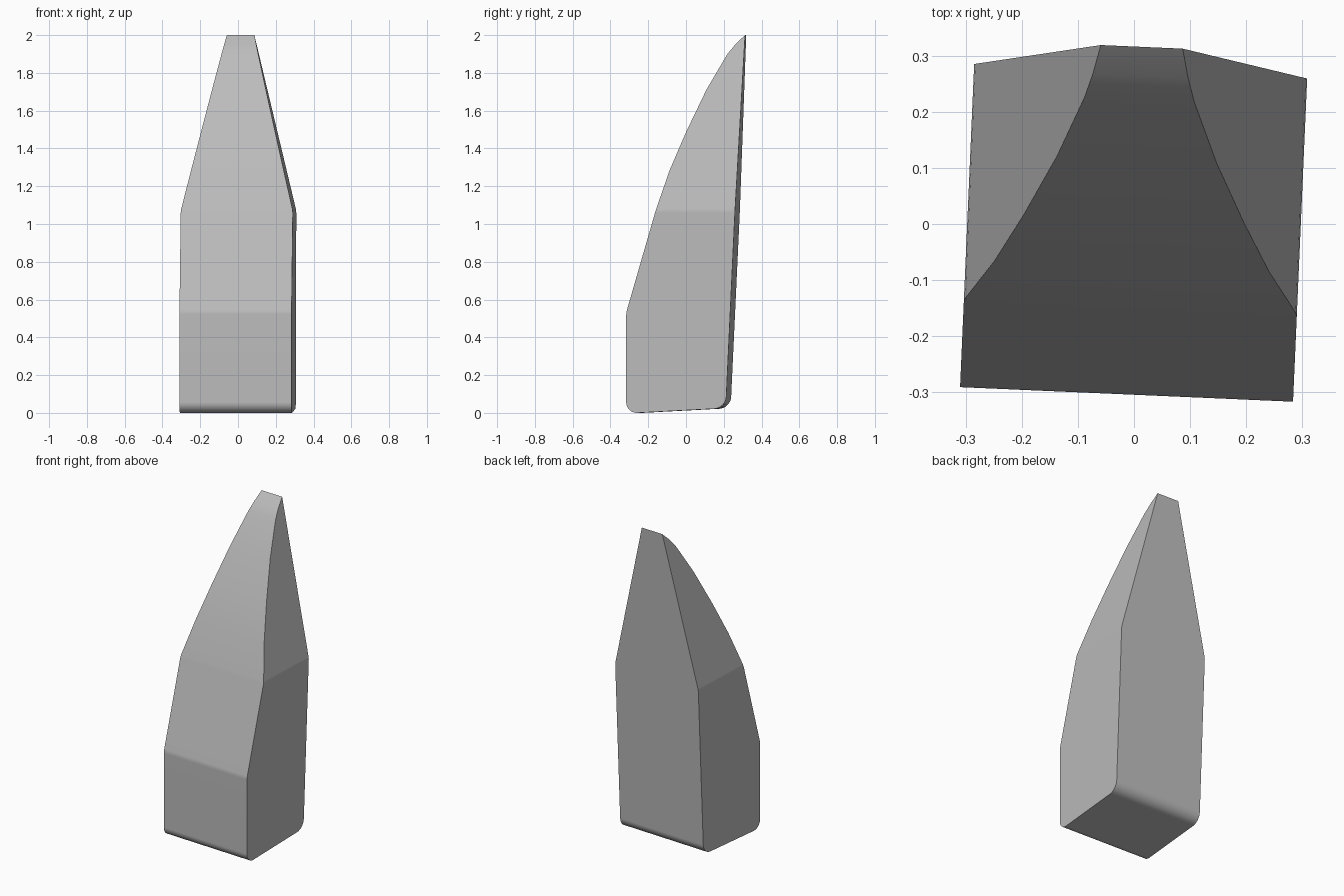
import bpy, bmesh, math
from mathutils import Matrix

cube = bpy.data.objects.get("Cube")
if cube:
    bpy.data.objects.remove(cube, do_unlink=True)

HALF_WIDTH, TIP_HALF_WIDTH = 0.297, 0.073
SHOULDER, TOP = 1.07, 2.0

# Plain grey material
grey = bpy.data.materials.new("plain_grey")
grey.use_nodes = True
colour = (0.5, 0.5, 0.5, 1)
grey.diffuse_color = colour
grey.node_tree.nodes["Principled BSDF"].inputs["Base Color"].default_value = colour

# Side profile (y, z): heel, upright front, curved slope, tip, leaning back
profile = [(0.2235, 0.025), (-0.304, -0.003), (-0.304, 0.52), (-0.3, 0.545),
           (-0.151, 1.06), (-0.145, 1.08), (-0.076, 1.285), (0.009, 1.487),
           (0.115, 1.712), (0.222, 1.897), (0.264, 1.95), (0.316, TOP)]

bm = bmesh.new()
ring = [bm.verts.new((-HALF_WIDTH, y, z)) for y, z in profile]
side = bm.faces.new(ring)
moved = bmesh.ops.extrude_face_region(bm, geom=[side])["geom"]
bmesh.ops.translate(bm, vec=(2 * HALF_WIDTH, 0, 0),
                    verts=[v for v in moved if isinstance(v, bmesh.types.BMVert)])

# Rounded bottom edges, front and back
low_edges = [e for e in bm.edges if all(v.co.z < 0.1 for v in e.verts)
             and abs(e.verts[0].co.x - e.verts[1].co.x) > 0.1]
bmesh.ops.bevel(bm, geom=low_edges, offset=0.06, segments=8, profile=0.5,
                affect='EDGES')

# Soft shoulder, then straight taper to the tip
for z in (SHOULDER - 0.01, SHOULDER + 0.01):
    bmesh.ops.bisect_plane(bm, geom=bm.verts[:] + bm.edges[:] + bm.faces[:],
                           plane_co=(0, 0, z), plane_no=(0, 0, 1), dist=0.0005)
for v in bm.verts:
    t = max(0, (v.co.z - SHOULDER) / (TOP - SHOULDER))
    v.co.x *= 1 + t * (TIP_HALF_WIDTH / HALF_WIDTH - 1)

# Slight turn of the whole body
bmesh.ops.rotate(bm, verts=bm.verts, cent=(0, 0, 0),
                 matrix=Matrix.Rotation(math.radians(-2.5), 3, 'Z'))
bmesh.ops.recalc_face_normals(bm, faces=bm.faces)

mesh = bpy.data.meshes.new("tapered_tip")
bm.to_mesh(mesh)
bm.free()
mesh.materials.append(grey)
tip = bpy.data.objects.new("tapered_tip", mesh)
bpy.context.collection.objects.link(tip)

# Smooth shading with sharp side edges
bpy.ops.object.select_all(action='DESELECT')
tip.select_set(True)
bpy.context.view_layer.objects.active = tip
bpy.ops.object.shade_smooth_by_angle(angle=math.radians(30))
weighted = tip.modifiers.new("weighted_normals", 'WEIGHTED_NORMAL')
weighted.keep_sharp = True
